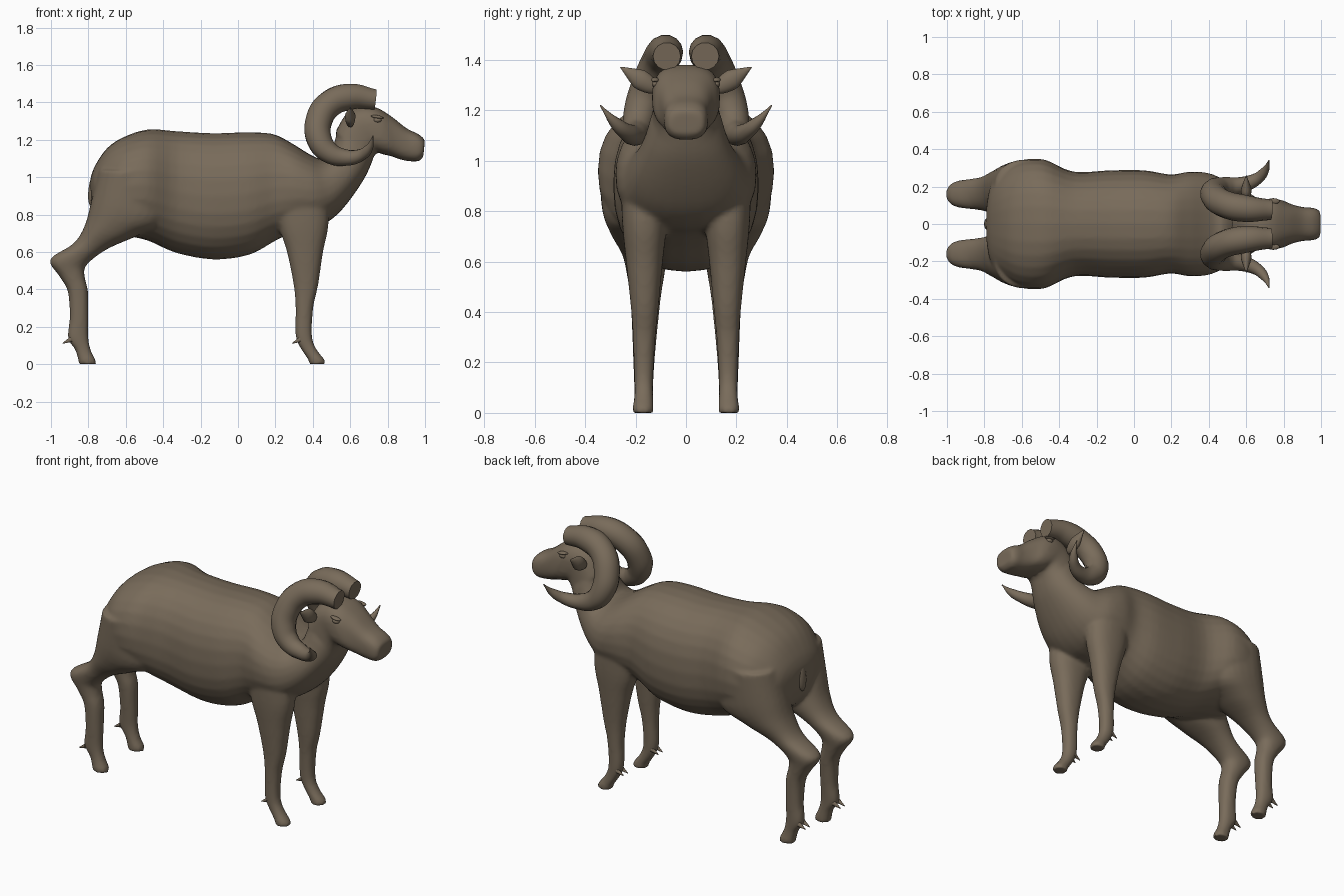
import bpy, bmesh, math
from mathutils import Vector, Matrix

cube = bpy.data.objects.get("Cube")
if cube:
    bpy.data.objects.remove(cube, do_unlink=True)


def make_material(name, rgb):
    mat = bpy.data.materials.new(name)
    mat.use_nodes = True
    color = (*rgb, 1)
    mat.diffuse_color = color
    bsdf = mat.node_tree.nodes["Principled BSDF"]
    bsdf.inputs["Base Color"].default_value = color
    bsdf.inputs["Roughness"].default_value = 0.8
    return mat


BROWN = make_material("warm brown", (0.19, 0.148, 0.103))


def add_object(name, data):
    obj = bpy.data.objects.new(name, data)
    bpy.context.collection.objects.link(obj)
    data.materials.append(BROWN)
    return obj


def activate(obj):
    bpy.ops.object.select_all(action="DESELECT")
    obj.select_set(True)
    bpy.context.view_layer.objects.active = obj


def mesh_object(name, bm):
    bmesh.ops.recalc_face_normals(bm, faces=bm.faces)
    mesh = bpy.data.meshes.new(name)
    bm.to_mesh(mesh)
    bm.free()
    obj = add_object(name, mesh)
    activate(obj)
    bpy.ops.object.shade_smooth_by_angle(angle=math.radians(45))
    return obj


def spline(rows, steps=4):
    """Smooth curve of rows running through the given rows."""
    rows = [Vector(r) for r in rows]
    out = []
    for i in range(len(rows) - 1):
        a, b, c, d = (rows[min(max(i + k, 0), len(rows) - 1)] for k in (-1, 0, 1, 2))
        for s in range(steps):
            t = s / steps
            out.append(b + (c - a) * (t / 2)
                       + (a * 2 - b * 5 + c * 4 - d) * (t * t / 2)
                       + (b * 3 - a - c * 3 + d) * (t ** 3 / 2))
    return out + [rows[-1]]


def loft(bm, rows, side=1, power=2.3, segments=28):
    """Each row: two opposite outline points (x, z), (x, z), then centre y and half width."""
    def bulge(v):
        return math.copysign(abs(v) ** (2 / power), v)

    rings = []
    for x1, z1, x2, z2, y, w in spline(rows):
        ring = []
        for k in range(segments):
            angle = math.tau * k / segments
            u = (1 + bulge(math.cos(angle))) / 2
            ring.append(bm.verts.new((x2 + (x1 - x2) * u,
                                      side * y + w * bulge(math.sin(angle)),
                                      z2 + (z1 - z2) * u)))
        rings.append(ring)
    for low, high in zip(rings, rings[1:]):
        for k in range(segments):
            n = (k + 1) % segments
            bm.faces.new((low[k], low[n], high[n], high[k]))
    bm.faces.new(rings[0])
    bm.faces.new(rings[-1])


# Trunk, from rump to throat
TRUNK = [
    (-.79, .99, -.785, .87, 0, .10), (-.765, 1.06, -.765, .79, 0, .21),
    (-.70, 1.155, -.70, .72, 0, .285), (-.61, 1.215, -.61, .69, 0, .34),
    (-.48, 1.255, -.48, .66, 0, .345), (-.32, 1.245, -.33, .595, 0, .28),
    (-.13, 1.235, -.13, .56, 0, .287), (.05, 1.24, .06, .585, 0, .287),
    (.19, 1.23, .20, .66, 0, .265), (.29, 1.18, .31, .71, 0, .28),
    (.37, 1.13, .43, .735, 0, .272), (.43, 1.10, .52, .79, 0, .24),
    (.47, 1.10, .60, .88, 0, .21), (.50, 1.14, .68, 1.0, 0, .17),
    (.53, 1.24, .72, 1.09, 0, .14),
]
# Head, from nape to nose
HEAD = [
    (.52, 1.24, .71, 1.07, 0, .135), (.58, 1.34, .74, 1.13, 0, .13),
    (.66, 1.38, .78, 1.12, 0, .135), (.74, 1.372, .82, 1.112, 0, .13),
    (.82, 1.325, .865, 1.095, 0, .105), (.90, 1.262, .915, 1.085, 0, .09),
    (.965, 1.23, .965, 1.085, 0, .086), (1.0, 1.2, .99, 1.105, 0, .068),
]
FRONT_LEG = [
    (.47, .95, .20, .95, .17, .09), (.485, .76, .22, .74, .165, .088),
    (.455, .60, .262, .60, .165, .073), (.428, .42, .298, .42, .164, .055),
    (.402, .30, .308, .30, .166, .045), (.396, .15, .308, .15, .168, .038),
    (.42, .08, .338, .08, .168, .037), (.462, .025, .375, .025, .17, .041),
    (.468, 0, .378, 0, .17, .041),
]
HIND_LEG = [
    (-.40, 1.02, -.745, 1.04, .18, .165), (-.39, .77, -.785, .87, .18, .155),
    (-.53, .69, -.82, .74, .17, .13), (-.70, .615, -.88, .645, .162, .092),
    (-.81, .53, -1.005, .56, .16, .074), (-.82, .47, -.955, .47, .16, .062),
    (-.802, .39, -.91, .39, .162, .055), (-.80, .25, -.90, .25, .166, .045),
    (-.80, .14, -.91, .14, .168, .039), (-.785, .07, -.872, .08, .168, .037),
    (-.762, .025, -.855, .025, .17, .041), (-.758, 0, -.853, 0, .17, .041),
]

# Trunk, head and legs flow into one smooth skin
bm = bmesh.new()
loft(bm, TRUNK)
loft(bm, HEAD, power=2.7)
for side in (-1, 1):
    loft(bm, FRONT_LEG, side)
    loft(bm, HIND_LEG, side)
body = mesh_object("body_head_and_legs", bm)
remesh = body.modifiers.new("blend", "REMESH")
remesh.mode = "VOXEL"
remesh.voxel_size = 0.011
remesh.use_smooth_shade = True
smooth = body.modifiers.new("soften", "SMOOTH")
smooth.factor = 0.5
smooth.iterations = 7


def blob(name, place, size, tilt=0, axis="X", taper=0):
    """Ellipsoid, optionally narrowing toward its local +y end."""
    bm = bmesh.new()
    bmesh.ops.create_uvsphere(bm, u_segments=20, v_segments=12, radius=1)
    for v in bm.verts:
        k = 1 - taper * max(v.co.y, 0)
        v.co = Vector((v.co.x * k * size[0], v.co.y * size[1], v.co.z * k * size[2]))
    bm.transform(Matrix.Translation(place) @ Matrix.Rotation(tilt, 4, axis))
    return mesh_object(name, bm)


def mirror_y(obj):
    mod = obj.modifiers.new("other side", "MIRROR")
    mod.use_axis = (False, True, False)


# Ears, eyes and eyelids
mirror_y(blob("ears", (.60, .185, 1.325), (.028, .09, .04), math.radians(32), taper=.75))
mirror_y(blob("eyes", (.745, .12, 1.305), (.022, .016, .014)))
mirror_y(blob("eyelids", (.745, .122, 1.322), (.034, .016, .009), math.radians(8), "Y"))

# Tail lying against the rump
blob("tail", (-.778, 0, .93), (.022, .035, .085), math.radians(6), "Y")

# Dewclaws behind each foot
for name, x in (("front_dewclaws", .312), ("hind_dewclaws", -.915)):
    bm = bmesh.new()
    for offset in (-.02, .02):
        bmesh.ops.create_cone(
            bm, segments=10, radius1=.015, radius2=.002, depth=.05, cap_ends=True,
            matrix=Matrix.Translation((x, .168 + offset, .122))
            @ Matrix.Rotation(math.radians(-115), 4, "Y"))
    mirror_y(mesh_object(name, bm))

# Curled horns: x, y, z, radius
HORN = [
    (.735, .076, 1.415, .055), (.60, .082, 1.43, .071), (.49, .105, 1.39, .073),
    (.432, .145, 1.30, .072), (.435, .178, 1.20, .068), (.49, .195, 1.13, .057),
    (.57, .207, 1.105, .045), (.65, .237, 1.115, .034), (.70, .285, 1.155, .022),
    (.722, .34, 1.22, .003),
]
curve = bpy.data.curves.new("horns", "CURVE")
curve.dimensions = "3D"
curve.bevel_depth = 1
curve.bevel_resolution = 5
curve.resolution_u = 8
curve.use_fill_caps = True
for side in (-1, 1):
    path = curve.splines.new("BEZIER")
    path.radius_interpolation = "CARDINAL"
    path.bezier_points.add(len(HORN) - 1)
    for point, (x, y, z, r) in zip(path.bezier_points, HORN):
        point.co = (x, side * y, z)
        point.radius = r
        point.handle_left_type = point.handle_right_type = "AUTO"
horns = add_object("horns", curve)
activate(horns)
bpy.ops.object.convert(target="MESH")
bpy.ops.object.shade_smooth_by_angle(angle=math.radians(45))
